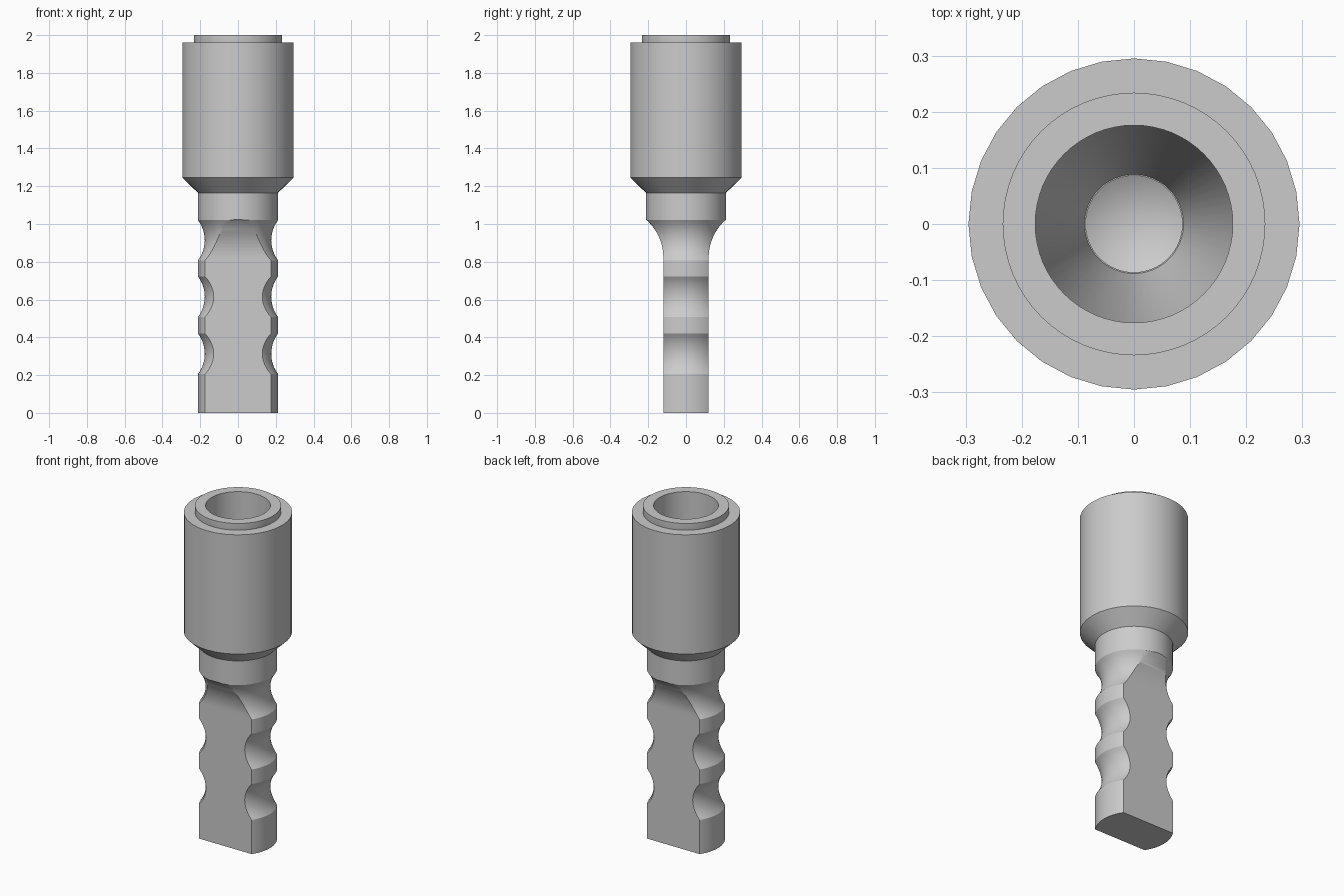
import bpy, bmesh, math

# Remove the default cube
cube = bpy.data.objects.get("Cube")
if cube:
    bpy.data.objects.remove(cube)

# Single bare steel colour
steel = bpy.data.materials.new("steel_grey")
steel.use_nodes = True
steel.diffuse_color = (0.6, 0.6, 0.6, 1)
steel.node_tree.nodes["Principled BSDF"].inputs["Base Color"].default_value = (0.6, 0.6, 0.6, 1)


def add_object(name, bm):
    mesh = bpy.data.meshes.new(name)
    bm.to_mesh(mesh)
    bm.free()
    obj = bpy.data.objects.new(name, mesh)
    bpy.context.collection.objects.link(obj)
    mesh.materials.append(steel)
    return obj


def smooth(obj):
    bpy.ops.object.select_all(action='DESELECT')
    obj.select_set(True)
    bpy.context.view_layer.objects.active = obj
    bpy.ops.object.shade_smooth_by_angle(angle=math.radians(30))


def lathe(name, profile, sides):
    """Spin (radius, height) points around z; bottom-to-top outside faces outward."""
    bm = bmesh.new()
    verts = [bm.verts.new((r, 0, z)) for r, z in profile]
    edges = [bm.edges.new(pair) for pair in zip(verts, verts[1:])]
    bmesh.ops.spin(bm, geom=verts + edges, cent=(0, 0, 0), axis=(0, 0, 1),
                   angle=math.tau, steps=sides, use_merge=True)
    bmesh.ops.remove_doubles(bm, verts=bm.verts, dist=1e-5)
    return add_object(name, bm)


def fix_normals(obj, flip=False):
    bm = bmesh.new()
    bm.from_mesh(obj.data)
    bmesh.ops.recalc_face_normals(bm, faces=bm.faces)
    if flip:
        bmesh.ops.reverse_faces(bm, faces=bm.faces)
    bm.to_mesh(obj.data)
    bm.free()


def groove(low, high, rim, depth, steps=12):
    """Circular-arc groove points on a shaft of radius rim."""
    half = (high - low) / 2
    radius = (half ** 2 + depth ** 2) / (2 * depth)
    sweep = math.asin(half / radius)
    mid = (low + high) / 2
    points = []
    for i in range(steps + 1):
        a = sweep * (2 * i / steps - 1)
        points.append((rim - depth + radius * (1 - math.cos(a)), mid + radius * math.sin(a)))
    return points


# Grooved shank, from the tip up to the neck
RIM, NECK_TOP = 0.212, 1.165
profile = [(0, 0), (RIM, 0)]
for low, high in ((0.205, 0.42), (0.508, 0.722), (0.808, 1.02)):
    profile += groove(low, high, RIM, 0.036)
profile += [(RIM, NECK_TOP), (0, NECK_TOP)]
shank = lathe("grooved_shank", profile, 64)
fix_normals(shank)

# Cutters for the two flats, each running out in a concave curve
FLAT, RUNOUT, CURVE = 0.12, 0.822, 0.267
for side, name in ((-1, "front_flat_cutter"), (1, "back_flat_cutter")):
    outline = [(0.5, -0.1), (FLAT, -0.1)]
    for i in range(17):
        a = math.radians(60) * i / 16
        outline.append((FLAT + CURVE * (1 - math.cos(a)), RUNOUT + CURVE * math.sin(a)))
    outline.append((0.5, outline[-1][1]))
    bm = bmesh.new()
    face = bm.faces.new([bm.verts.new((-0.4, side * y, z)) for y, z in outline])
    out = bmesh.ops.extrude_face_region(bm, geom=[face])
    moved = [v for v in out["geom"] if isinstance(v, bmesh.types.BMVert)]
    bmesh.ops.translate(bm, verts=moved, vec=(0.8, 0, 0))
    bmesh.ops.recalc_face_normals(bm, faces=bm.faces)
    cutter = add_object(name, bm)
    cutter.hide_render = True
    cut = shank.modifiers.new(name, 'BOOLEAN')
    cut.operation, cut.solver, cut.object = 'DIFFERENCE', 'EXACT', cutter

# Bake the cuts, then drop the cutters
graph = bpy.context.evaluated_depsgraph_get()
baked = bpy.data.meshes.new_from_object(shank.evaluated_get(graph))
shank.modifiers.clear()
shank.data = baked
for name in ("front_flat_cutter", "back_flat_cutter"):
    bpy.data.objects.remove(bpy.data.objects[name])
smooth(shank)

# Thick sleeve with a chamfered lower end
COLLAR, BORE, DRILL, FLOOR = 0.234, 0.176, 0.088, 1.3
sleeve = lathe("sleeve", [(RIM - 0.01, NECK_TOP), (RIM, NECK_TOP), (0.295, 1.245),
                          (0.295, 1.96), (COLLAR - 0.01, 1.96),
                          (RIM - 0.01, NECK_TOP)], 32)
fix_normals(sleeve)
smooth(sleeve)

# Raised collar with the bore wall and its floor ledge
collar = lathe("collar_and_bore", [(DRILL - 0.002, FLOOR), (BORE, FLOOR), (BORE, 2.0),
                                   (COLLAR, 2.0), (COLLAR, 1.95),
                                   (DRILL - 0.002, FLOOR - 0.01),
                                   (DRILL - 0.002, FLOOR)], 64)
fix_normals(collar)
smooth(collar)

# Drilled pilot hole with a conical bottom
pilot = lathe("pilot_hole", [(DRILL, FLOOR + 0.001), (DRILL, 1.225), (0, 1.175)], 20)
fix_normals(pilot, flip=True)
# Facing inward: the cone tip's face must point up
if max(pilot.data.polygons, key=lambda p: abs(p.normal.z)).normal.z < 0:
    pilot.data.flip_normals()
smooth(pilot)
